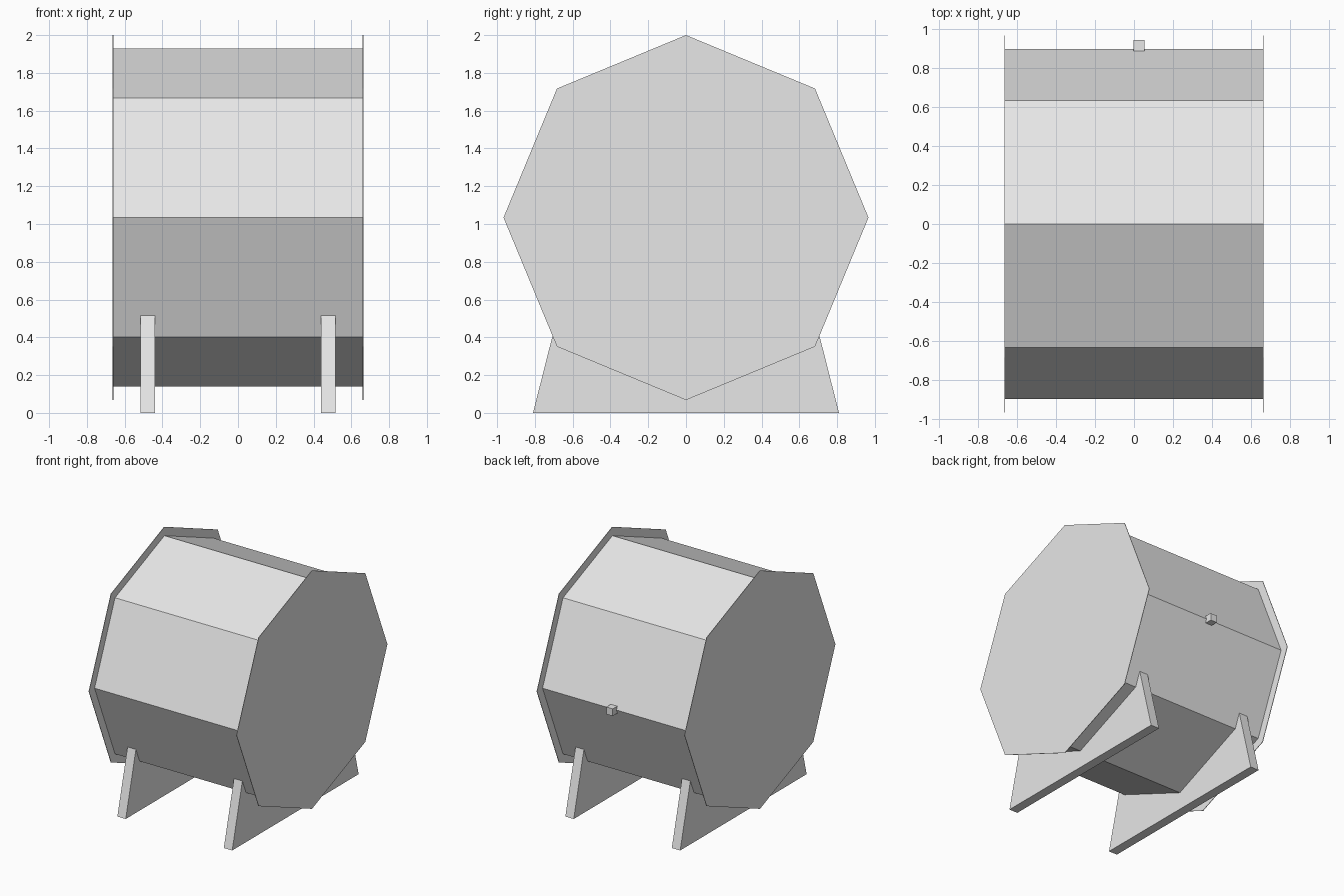
import bpy
import bmesh
from math import cos, sin, tau

cube = bpy.data.objects.get("Cube")
if cube:
    bpy.data.objects.remove(cube, do_unlink=True)

grey = bpy.data.materials.new("plain_grey")
grey.use_nodes = True
grey.diffuse_color = (0.8, 0.8, 0.8, 1)
grey.node_tree.nodes["Principled BSDF"].inputs["Base Color"].default_value = grey.diffuse_color

AXIS_Z = 1.034


def extrude_x(name, profile, x0, x1):
    """Flat-shaded solid: a (y, z) profile swept from x0 to x1."""
    bm = bmesh.new()
    face = bm.faces.new([bm.verts.new((x0, y, z)) for y, z in profile])
    swept = bmesh.ops.extrude_face_region(bm, geom=[face])["geom"]
    verts = [g for g in swept if isinstance(g, bmesh.types.BMVert)]
    bmesh.ops.translate(bm, verts=verts, vec=(x1 - x0, 0, 0))
    bmesh.ops.recalc_face_normals(bm, faces=bm.faces)
    mesh = bpy.data.meshes.new(name)
    bm.to_mesh(mesh)
    bm.free()
    mesh.materials.append(grey)
    obj = bpy.data.objects.new(name, mesh)
    bpy.context.collection.objects.link(obj)
    return obj


def octagon(radius):
    return [(radius * cos(tau * i / 8), AXIS_Z + radius * sin(tau * i / 8)) for i in range(8)]


# Eight-sided drum body
extrude_x("drum", octagon(0.895), -0.66, 0.66)

# Thin end plates and cradle legs, one of each per side
leg_profile = [(-0.81, 0), (0.81, 0), (0.677, 0.525), (-0.677, 0.525)]
for side, sign in (("left", 1), ("right", -1)):
    extrude_x(side + "_end_plate", octagon(0.966), sign * 0.66, sign * 0.664)
    extrude_x(side + "_leg", leg_profile, sign * 0.44, sign * 0.515)

# Small square knob on the back
knob = [(0.885, 1.004), (0.943, 1.004), (0.943, 1.062), (0.885, 1.062)]
extrude_x("back_knob", knob, -0.003, 0.055)
